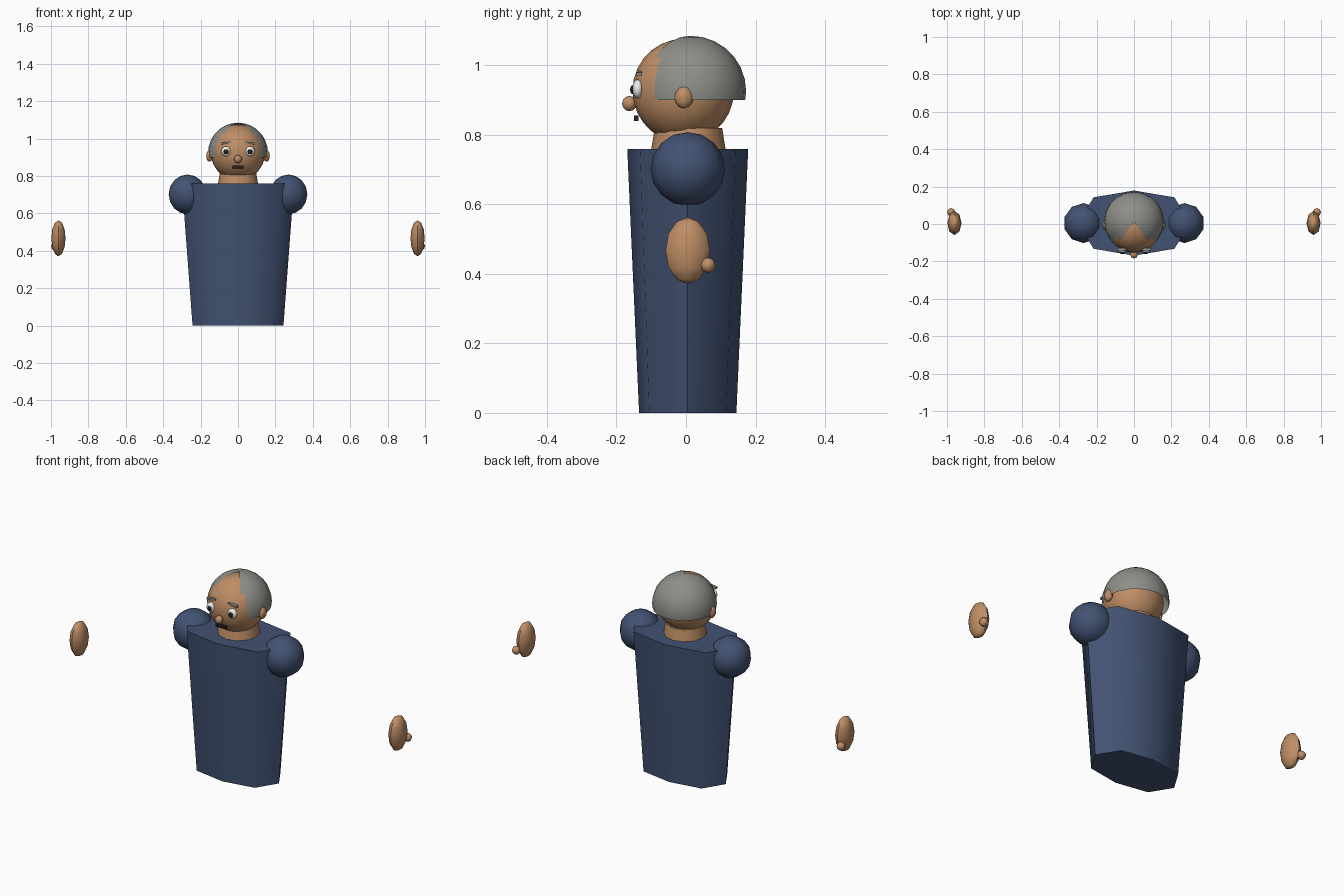
import bpy, bmesh, math
from mathutils import Matrix, Vector

if "Cube" in bpy.data.objects:
    bpy.data.objects.remove(bpy.data.objects["Cube"])


def material(name, rgb):
    m = bpy.data.materials.new(name)
    m.diffuse_color = (*rgb, 1)
    m.use_nodes = True
    m.node_tree.nodes["Principled BSDF"].inputs["Base Color"].default_value = m.diffuse_color
    return m


SKIN = material("skin", (0.52, 0.27, 0.13))
CLOTH = material("cloth", (0.055, 0.085, 0.17))
HAIR = material("grey_hair", (0.27, 0.27, 0.25))
WHITE = material("eye_white", (0.85, 0.85, 0.82))
DARK = material("dark", (0.02, 0.015, 0.012))


def finish(bm, name, mat, angle=60):
    bmesh.ops.recalc_face_normals(bm, faces=bm.faces)
    me = bpy.data.meshes.new(name)
    bm.to_mesh(me)
    bm.free()
    ob = bpy.data.objects.new(name, me)
    bpy.context.collection.objects.link(ob)
    me.materials.append(mat)
    if angle:
        bpy.ops.object.select_all(action='DESELECT')
        ob.select_set(True)
        bpy.context.view_layer.objects.active = ob
        bpy.ops.object.shade_smooth_by_angle(angle=math.radians(angle))
    return ob


def placed(loc, size, tilt=0):
    return (Matrix.Translation(loc) @ Matrix.Rotation(tilt, 4, 'Y')
            @ Matrix.Diagonal((*size, 1)))


def ball(name, loc, size, mat, seg=8, rings=6):
    bm = bmesh.new()
    bmesh.ops.create_uvsphere(bm, u_segments=seg, v_segments=rings, radius=1,
                              matrix=placed(loc, size))
    return finish(bm, name, mat)


def box(name, loc, size, mat, tilt=0):
    bm = bmesh.new()
    bmesh.ops.create_cube(bm, size=2, matrix=placed(loc, size, tilt))
    return finish(bm, name, mat, 0)


def loft(name, rings, mat):
    """Closed skin over equal-length rings of points."""
    bm = bmesh.new()
    loops = [[bm.verts.new(p) for p in r] for r in rings]
    n = len(loops[0])
    for a, b in zip(loops, loops[1:]):
        for i in range(n):
            bm.faces.new((a[i], a[(i + 1) % n], b[(i + 1) % n], b[i]))
    bm.faces.new(loops[0])
    bm.faces.new(loops[-1])
    return finish(bm, name, mat)


def torso_ring(rx, ry, z):
    unit = [(1, 0), (.72, .79), (0, 1), (-.72, .79),
            (-1, 0), (-.72, -.79), (0, -1), (.72, -.79)]
    return [(rx * x, ry * y + .005, z) for x, y in unit]


def circle(r, z, n=12):
    return [(r * math.cos(i * math.tau / n), .007 + r * math.sin(i * math.tau / n), z)
            for i in range(n)]


# Body and neck
loft("torso", [torso_ring(.243, .14, 0), torso_ring(.3, .174, .76)], CLOTH)
loft("neck", [circle(.11, .74), circle(.097, .82)], SKIN)

# Head
ball("head", (0, -.008, .927), (.146, .146, .149), SKIN, 20, 14)

# Hair: sphere cut flat below, with a wedge left bare at the front
bm = bmesh.new()
bmesh.ops.create_uvsphere(bm, u_segments=20, v_segments=14, radius=.16)
bmesh.ops.bisect_plane(bm, geom=bm.verts[:] + bm.edges[:] + bm.faces[:],
                       plane_co=(0, 0, -.025), plane_no=(0, 0, -1), clear_outer=True)
bare = [f for f in bm.faces
        if (c := f.calc_center_median()).y < 0
        and abs(math.atan2(c.x, -c.y)) < math.radians(36)]
bmesh.ops.delete(bm, geom=bare, context='FACES')
bmesh.ops.translate(bm, verts=bm.verts, vec=Vector((0, .013, .925)))
finish(bm, "hair", HAIR)

# Face centre line
ball("nose", (0, -.163, .89), (.021, .021, .022), SKIN)
box("mouth", (0, -.143, .848), (.03, .007, .008), DARK)

# Mirrored parts
for side, s in (("left", -1), ("right", 1)):
    ball(side + "_eye", (s * .064, -.139, .932), (.026, .016, .027), WHITE, 12, 8)
    ball(side + "_pupil", (s * .064, -.153, .93), (.013, .008, .013), DARK)
    box(side + "_brow", (s * .063, -.135, .977), (.027, .008, .005), HAIR, s * .12)
    ball(side + "_ear", (s * .152, -.006, .908), (.018, .027, .032), SKIN)
    ball(side + "_shoulder", (s * .27, .005, .702), (.106, .107, .106), CLOTH, 10, 8)
    ball(side + "_hand", (s * .96, .005, .467), (.038, .064, .096), SKIN)
    ball(side + "_thumb", (s * .978, .063, .425), (.022, .022, .022), SKIN)
